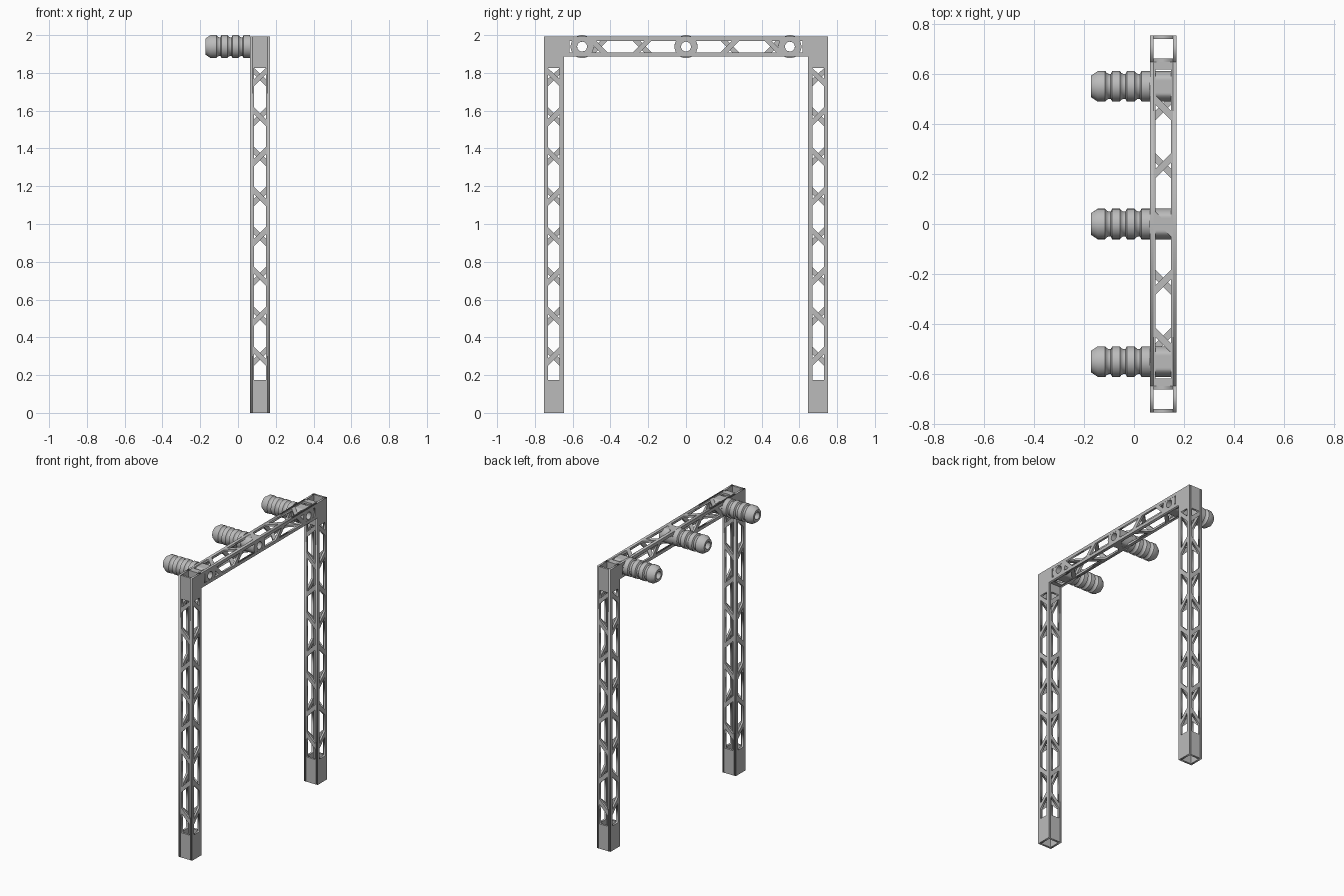
import bpy, bmesh, math
from mathutils import Matrix, Vector

if "Cube" in bpy.data.objects:
    bpy.data.objects.remove(bpy.data.objects["Cube"])

H, T, W = 0.053, 0.0145, 0.031     # tube half width, wall thickness, window half width
HX, ZC, LEG_Y = 0.1165, 1.939, 0.70  # tube centre x, beam centre z, leg centre y
TOP = ZC + H
R, BORE = 0.061, 0.026             # fitting radius and bore radius
STRUT = 0.019                      # half strut size measured along the tube

grey = bpy.data.materials.new("grey metal")
grey.diffuse_color = (0.5, 0.5, 0.5, 1)
grey.use_nodes = True
grey.node_tree.nodes["Principled BSDF"].inputs["Base Color"].default_value = grey.diffuse_color


def finish(name, bm, smooth=False):
    bmesh.ops.remove_doubles(bm, verts=bm.verts, dist=1e-5)
    bmesh.ops.recalc_face_normals(bm, faces=bm.faces)
    me = bpy.data.meshes.new(name)
    bm.to_mesh(me)
    bm.free()
    me.materials.append(grey)
    ob = bpy.data.objects.new(name, me)
    bpy.context.collection.objects.link(ob)
    if smooth:
        bpy.ops.object.select_all(action='DESELECT')
        bpy.context.view_layer.objects.active = ob
        ob.select_set(True)
        bpy.ops.object.shade_smooth_by_angle(angle=math.radians(35))
    return ob


def add_plate(bm, loops, thick, matrix):
    """Filled outline with holes, extruded along local z, added to bm."""
    cu = bpy.data.curves.new("outline", 'CURVE')
    cu.dimensions, cu.fill_mode, cu.extrude = '2D', 'BOTH', thick / 2
    for pts in loops:
        sp = cu.splines.new('POLY')
        sp.points.add(len(pts) - 1)
        for p, (u, v) in zip(sp.points, pts):
            p.co = (u, v, 0, 1)
        sp.use_cyclic_u = True
    ob = bpy.data.objects.new("outline", cu)
    bpy.context.collection.objects.link(ob)
    dg = bpy.context.evaluated_depsgraph_get()
    me = bpy.data.meshes.new_from_object(ob.evaluated_get(dg))
    me.transform(matrix)
    me.materials.clear()
    bm.from_mesh(me)
    bpy.data.objects.remove(ob)
    bpy.data.curves.remove(cu)
    bpy.data.meshes.remove(me)


def windows(lo, hi, struts, flip):
    """Openings between diagonal struts given as (position, slope)."""
    edges = [(lo, 0, 0)] + [(c, s * flip, STRUT) for c, s in struts] + [(hi, 0, 0)]
    loops = []
    for (c0, s0, h0), (c1, s1, h1) in zip(edges, edges[1:]):
        raw = [(c0 + s0 * -W + h0, -W), (c1 + s1 * -W - h1, -W),
               (c1 + s1 * W - h1, W), (c0 + s0 * W + h0, W)]
        pts = []
        for u, v in raw:
            p = (min(max(u, lo), hi), v)
            if p not in pts:
                pts.append(p)
        loops.append(pts)
    return loops


def truss_tube(name, start, end, lo, hi, struts_a, struts_b, along, a, b, origin):
    """Square hollow tube with cut-out walls facing +-a and +-b."""
    bm = bmesh.new()
    for n, v, half, struts in ((a, b, H, struts_a), (b, a, H - T, struts_b)):
        for side in (1, -1):
            m = Matrix((along, v, n)).transposed().to_4x4()
            m.translation = origin + n * side * (H - T / 2)
            rect = [(start, -half), (end, -half), (end, half), (start, half)]
            add_plate(bm, [rect] + windows(lo, hi, struts, side), T, m)
    return finish(name, bm)


X, Y, Z = Vector((1, 0, 0)), Vector((0, 1, 0)), Vector((0, 0, 1))

# Upright legs
leg_struts = [(0.30 + 0.2114 * i, (-1) ** i) for i in range(8)]
for label, y in (("front_leg", -LEG_Y), ("back_leg", LEG_Y)):
    truss_tube(label, 0, TOP, 0.175, 1.825, leg_struts, leg_struts,
               Z, X, Y, Vector((HX, y, 0)))

# Cross beam, its sides leaving room for the middle fitting
beam_struts = [(-0.465 + 0.2325 * i, -(-1) ** i) for i in range(5)]
side_struts = [s for i, s in enumerate(beam_struts) if i != 2]
truss_tube("cross_beam", -LEG_Y + H, LEG_Y - H, -0.617, 0.617,
           side_struts, beam_struts, Y, X, Z, Vector((HX, 0, ZC)))

# Barbed fitting profile: (x, radius), from bored tip to the beam
profile = [(-0.172, BORE), (-0.172, 0.043), (-0.145, R)]
for i in range(3):
    x = -0.115 + 0.0585 * i
    profile += [(x, R), (x + 0.006, 0.054), (x + 0.014, 0.0495),
                (x + 0.022, 0.0495), (x + 0.028, R)]
profile += [(HX - H, R), (HX - H, BORE)]

N = 32
for label, y in (("front", -0.55), ("middle", 0), ("back", 0.55)):
    # Hose barb, lathed round the x axis
    bm = bmesh.new()
    rings = [[bm.verts.new((x, y + r * math.cos(2 * math.pi * k / N),
                            ZC + r * math.sin(2 * math.pi * k / N)))
              for k in range(N)] for x, r in profile]
    for r0, r1 in zip(rings, rings[1:] + rings[:1]):
        for k in range(N):
            j = (k + 1) % N
            bm.faces.new((r0[k], r0[j], r1[j], r1[k]))
    finish(label + "_barb", bm, True)

    # Bored boss through the beam, flattened top and bottom
    bm = bmesh.new()
    ring = [(math.cos(2 * math.pi * k / 48), math.sin(2 * math.pi * k / 48)) for k in range(48)]
    lim = H - 0.002
    m = Matrix((Y, Z, X)).transposed().to_4x4()
    m.translation = Vector((HX, y, ZC))
    add_plate(bm, [[(R * c, max(-lim, min(lim, R * s))) for c, s in ring],
                   [(BORE * c, BORE * s) for c, s in ring]], 2 * H - 0.002, m)
    finish(label + "_boss", bm, True)
